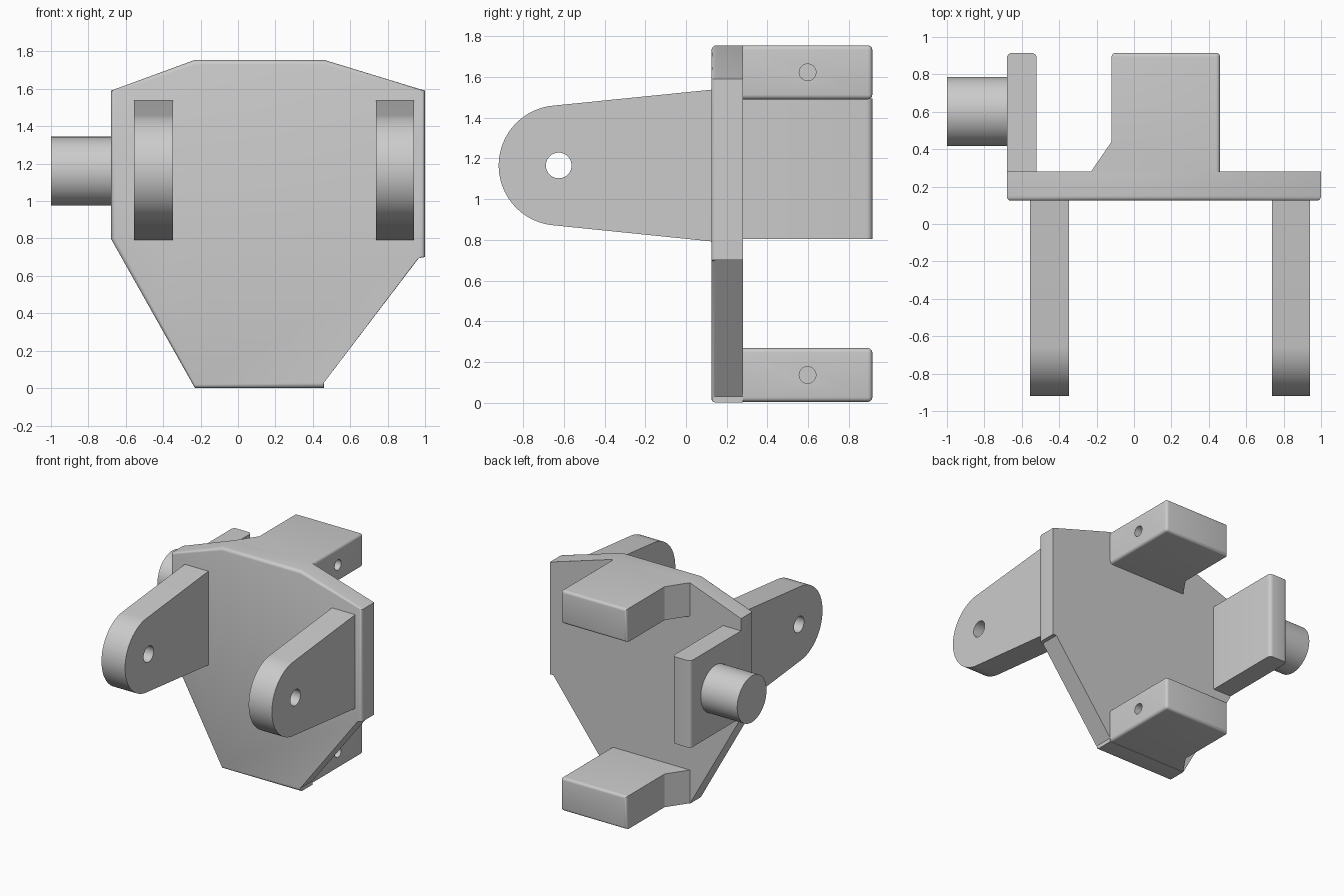
import bpy
import bmesh
import math
from mathutils import Vector

cube = bpy.data.objects.get("Cube")
if cube:
    bpy.data.objects.remove(cube, do_unlink=True)

GREY = (0.6, 0.6, 0.6, 1.0)
metal = bpy.data.materials.new("plain grey")
metal.use_nodes = True
metal.diffuse_color = GREY
metal.node_tree.nodes["Principled BSDF"].inputs["Base Color"].default_value = GREY


def finish(bm, name):
    """Turn a bmesh into a shaded object."""
    bmesh.ops.recalc_face_normals(bm, faces=bm.faces)
    mesh = bpy.data.meshes.new(name)
    bm.to_mesh(mesh)
    bm.free()
    mesh.materials.append(metal)
    obj = bpy.data.objects.new(name, mesh)
    bpy.context.collection.objects.link(obj)
    smooth(obj)
    return obj


def smooth(obj):
    bpy.ops.object.select_all(action="DESELECT")
    obj.select_set(True)
    bpy.context.view_layer.objects.active = obj
    bpy.ops.object.shade_smooth_by_angle(angle=math.radians(32))


def loft(rings):
    """Closed solid through matching rings of points."""
    bm = bmesh.new()
    loops = [[bm.verts.new(p) for p in ring] for ring in rings]
    for a, b in zip(loops, loops[1:]):
        for i in range(len(a)):
            j = (i + 1) % len(a)
            bm.faces.new((a[i], a[j], b[j], b[i]))
    bm.faces.new(loops[0])
    bm.faces.new(loops[-1])
    bmesh.ops.recalc_face_normals(bm, faces=bm.faces)
    return bm


def round_edges(bm, rule, width):
    edges = [e for e in bm.edges if rule(e.verts[0].co, e.verts[1].co)]
    bmesh.ops.bevel(bm, geom=edges, offset=width, segments=4, profile=0.5,
                    affect="EDGES", clamp_overlap=True)


def x_cylinder(x0, x1, y, z, r, sides=64):
    angles = [2 * math.pi * i / sides for i in range(sides)]
    return loft([[(x, y + r * math.cos(a), z + r * math.sin(a)) for a in angles]
                 for x in (x0, x1)])


def drill(obj, x0, x1, y, z, r):
    """Cut a round hole along x."""
    cutter = finish(x_cylinder(x0, x1, y, z, r, 40), "hole_cutter")
    mod = obj.modifiers.new("hole", "BOOLEAN")
    mod.operation = "DIFFERENCE"
    mod.solver = "EXACT"
    mod.object = cutter
    bpy.ops.object.select_all(action="DESELECT")
    obj.select_set(True)
    bpy.context.view_layer.objects.active = obj
    bpy.ops.object.modifier_apply(modifier=mod.name)
    bpy.data.objects.remove(cutter, do_unlink=True)
    smooth(obj)


FRONT, BACK, END = 0.125, 0.28, 0.915

# Main plate, with a softened front rim that tapers along the diagonals
outer = [(-0.68, 0.8), (-0.68, 1.59), (-0.23, 1.755), (0.46, 1.755), (1, 1.59),
         (1, 0.7), (0.97, 0.7), (0.46, 0.03), (0.46, 0), (-0.23, 0)]
inner = [(-0.655, 0.8), (-0.66, 1.585), (-0.23, 1.73), (0.46, 1.73), (0.98, 1.59),
         (0.98, 0.7), (0.96, 0.69), (0.46, 0.03), (0.455, 0.025), (-0.23, 0.02)]
rings = [[(x, BACK, z) for x, z in outer]]
for step in range(5):
    a = math.pi / 2 * step / 4
    t, y = 1 - math.cos(a), FRONT + 0.025 * (1 - math.sin(a))
    ring = []
    for o, i in zip(outer, inner):
        p = Vector(o).lerp(Vector(i), t)
        ring.append((p.x, y, p.y))
    rings.append(ring)
finish(loft(rings), "main_plate")

# Front lugs: tapered, round-nosed, with a through hole
NOSE_Y, NOSE_Z, NOSE_R = -0.625, 1.165, 0.295
tilt = math.radians(5.7)
profile = [(FRONT, 0.792), (FRONT, 1.537)]
for i in range(41):
    a = math.pi / 2 + tilt + (math.pi - 2 * tilt) * i / 40
    profile.append((NOSE_Y + NOSE_R * math.cos(a), NOSE_Z + NOSE_R * math.sin(a)))
for side, x0, x1 in (("right", -0.555, -0.348), ("left", 0.738, 0.942)):
    bm = loft([[(x, y, z) for y, z in profile] for x in (x0, x1)])
    lug = finish(bm, side + "_lug")
    drill(lug, x0 - 0.1, x1 + 0.1, NOSE_Y, NOSE_Z, 0.063)

# Rear arms: gusseted blocks with rounded ends and a blind hole in the left face
ARM_X = 0.46
arm_shape = [(ARM_X, BACK), (ARM_X, END), (-0.12, END), (-0.12, 0.44), (-0.23, BACK)]


def on_arm_end(a, b):
    at_end = min(a.y, b.y) > END - 0.001
    at_side = min(a.x, b.x) > ARM_X - 0.001 and max(a.y, b.y) > BACK + 0.1
    return at_end or at_side


for name, z0, z1 in (("upper_arm", 1.49, 1.755), ("lower_arm", 0.004, 0.268)):
    bm = loft([[(x, y, z) for x, y in arm_shape] for z in (z0, z1)])
    round_edges(bm, on_arm_end, 0.022)
    arm = finish(bm, name)
    drill(arm, ARM_X - 0.2, ARM_X + 0.1, 0.597, (z0 + z1) / 2, 0.041)

# Side flange carrying the pin
flange_shape = [(-0.68, BACK), (-0.52, BACK), (-0.52, END), (-0.68, END)]
bm = loft([[(x, y, z) for x, y in flange_shape] for z in (0.803, 1.493)])
round_edges(bm, lambda a, b: min(a.y, b.y) > END - 0.001 and abs(a.z - b.z) > 0.1, 0.028)
finish(bm, "side_flange")

# Pin
finish(x_cylinder(-1, -0.68, 0.602, 1.16, 0.184), "side_pin")
